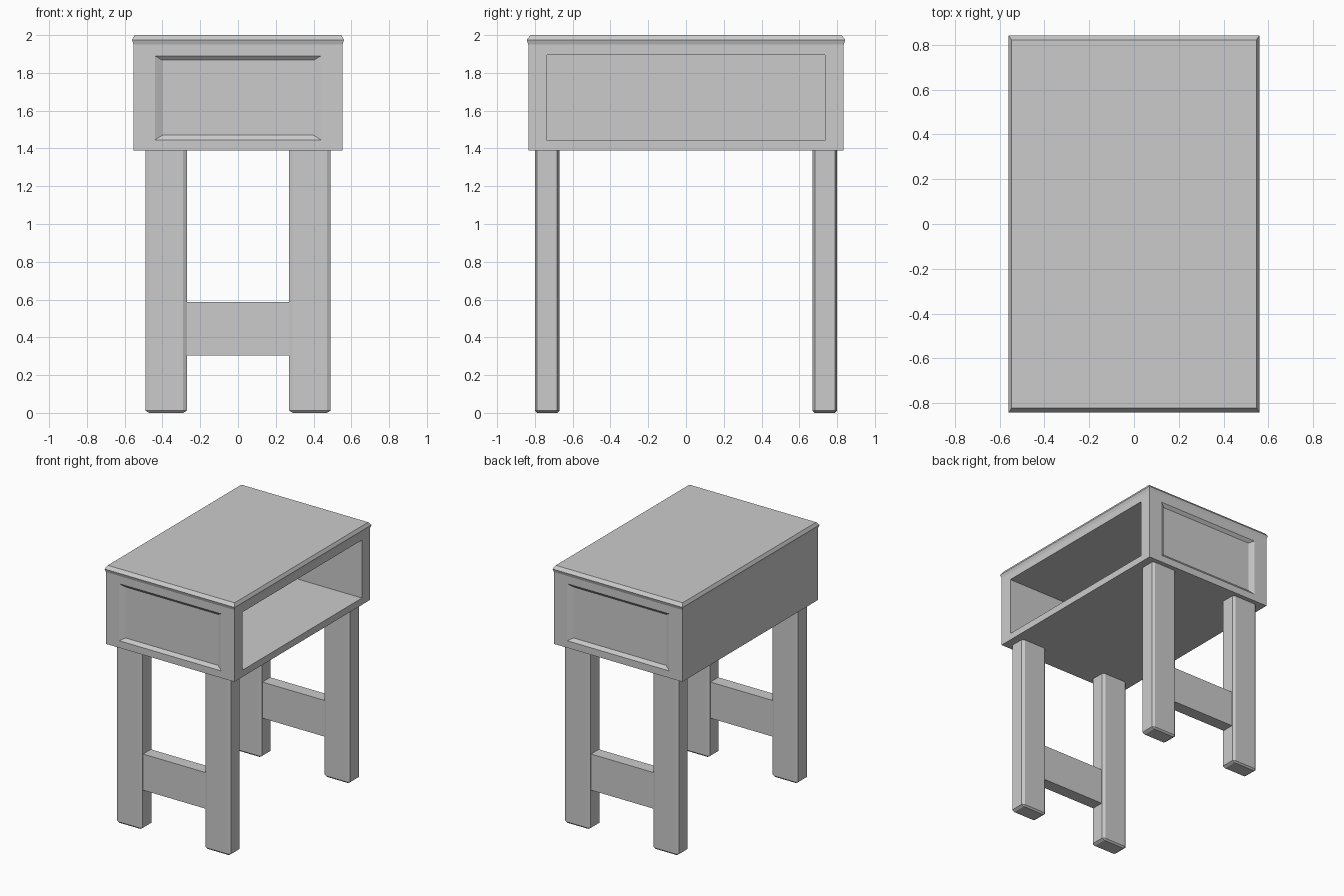
import bpy, bmesh
from mathutils import Vector

if "Cube" in bpy.data.objects:
    bpy.data.objects.remove(bpy.data.objects["Cube"])


def finish(bm, name):
    bmesh.ops.recalc_face_normals(bm, faces=bm.faces)
    mesh = bpy.data.meshes.new(name)
    bm.to_mesh(mesh)
    bm.free()
    obj = bpy.data.objects.new(name, mesh)
    bpy.context.collection.objects.link(obj)
    return obj


def inset_to(bm, face, lo, hi):
    """Inset a face, then move its inner copy to the box lo..hi."""
    bmesh.ops.inset_individual(bm, faces=[face], thickness=0.01)
    c = face.calc_center_median()
    for v in face.verts:
        v.co = Vector([hi[i] if v.co[i] > c[i] else lo[i] for i in range(3)])


def box(name, lo, hi):
    bm = bmesh.new()
    bmesh.ops.create_cube(bm, size=1)
    for v in bm.verts:
        v.co = Vector([hi[i] if v.co[i] > 0 else lo[i] for i in range(3)])
    return finish(bm, name)


# Cabinet shell: stacked rectangles, with a small bevelled lip at the top
bm = bmesh.new()
rings = []
for hx, hy, z in [(0.553, 0.835, 1.39), (0.553, 0.835, 1.95),
                  (0.561, 0.843, 1.975), (0.547, 0.823, 2.0)]:
    rings.append([bm.verts.new((sx * hx, sy * hy, z))
                  for sx, sy in [(-1, -1), (1, -1), (1, 1), (-1, 1)]])
bm.faces.new(rings[0][::-1])
bm.faces.new(rings[-1])
for a, b in zip(rings, rings[1:]):
    sides = [bm.faces.new((a[i], a[(i + 1) % 4], b[(i + 1) % 4], b[i]))
             for i in range(4)]
    if a is rings[0]:
        front, right, back, left = sides
bm.normal_update()

# Shallow sloped panels, front and back
for face, s in ((front, -1), (back, 1)):
    inset_to(bm, face, (-0.44, s * 0.835, 1.445), (0.44, s * 0.835, 1.89))
    inset_to(bm, face, (-0.40, s * 0.815, 1.47), (0.40, s * 0.815, 1.867))

# Open shelf on the right side
for x in (0.553, -0.50):
    inset_to(bm, right, (x, -0.737, 1.443), (x, 0.737, 1.895))
finish(bm, "cabinet")


# Chamfered legs: bevelled as a tall block, then squeezed to size
def leg(name, cx, cy):
    bm = bmesh.new()
    bmesh.ops.create_cube(bm, size=1)
    for v in bm.verts:
        v.co.z = 10.4 if v.co.z > 0 else 0
    edges = [e for e in bm.edges if min(v.co.z for v in e.verts) < 1]
    bmesh.ops.bevel(bm, geom=edges, offset=0.09, segments=1, affect='EDGES')
    for v in bm.verts:
        v.co = Vector((cx + v.co.x * 0.22, cy + v.co.y * 0.13,
                       v.co.z * 1.39 / 10.4))
    finish(bm, name)


for row, sy in (("front", -1), ("back", 1)):
    for side, sx in (("left", -1), ("right", 1)):
        leg(f"{row}_{side}_leg", sx * 0.381, sy * 0.735)
    # Stretcher between each pair of legs
    y = sy * 0.735
    box(f"{row}_stretcher", (-0.275, y - 0.048, 0.305), (0.275, y + 0.048, 0.587))
